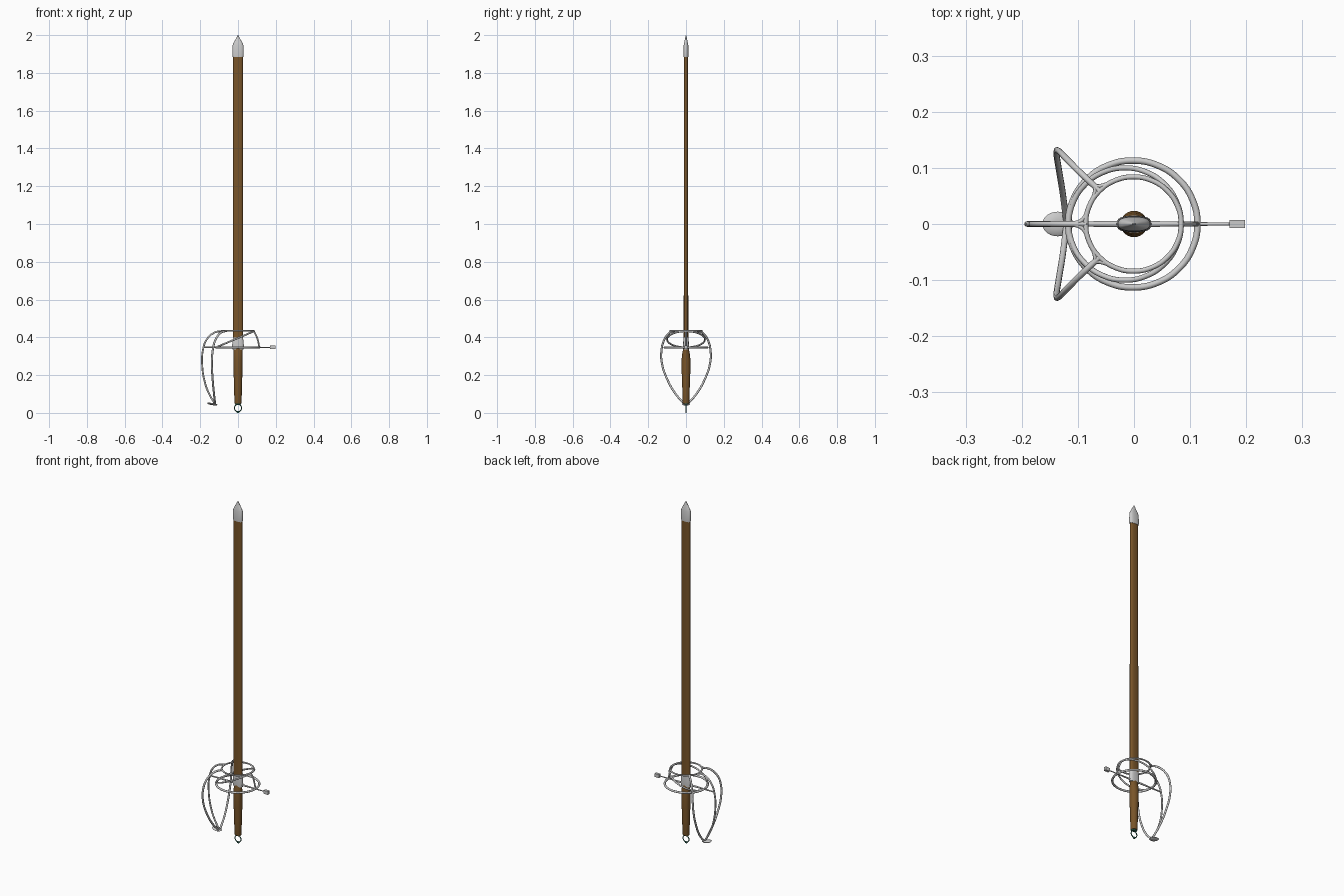
import bpy, bmesh, math
from mathutils import Vector

if "Cube" in bpy.data.objects:
    bpy.data.objects.remove(bpy.data.objects["Cube"])


def material(name, color):
    m = bpy.data.materials.new(name)
    m.diffuse_color = (*color, 1)
    m.use_nodes = True
    m.node_tree.nodes["Principled BSDF"].inputs["Base Color"].default_value = m.diffuse_color
    return m


wood = material("wood", (0.19, 0.09, 0.022))
green = material("dark_green", (0.02, 0.13, 0.09))


def finish(ob, mat=None, angle=40):
    if mat:
        ob.data.materials.append(mat)
    bpy.ops.object.select_all(action='DESELECT')
    ob.select_set(True)
    bpy.context.view_layer.objects.active = ob
    bpy.ops.object.shade_smooth_by_angle(angle=math.radians(angle))
    return ob


def loft(name, sections, mat=None, sides=24, power=1.0):
    """Stack of (z, half width x, half width y) superellipse rings."""
    bm = bmesh.new()
    rings = []
    for z, rx, ry in sections:
        ring = []
        for i in range(sides):
            a = 2 * math.pi * i / sides
            c, s = math.cos(a), math.sin(a)
            ring.append(bm.verts.new((rx * math.copysign(abs(c) ** power, c),
                                      ry * math.copysign(abs(s) ** power, s), z)))
        rings.append(ring)
    for lo, hi in zip(rings, rings[1:]):
        for i in range(sides):
            j = (i + 1) % sides
            bm.faces.new((lo[i], lo[j], hi[j], hi[i]))
    bm.faces.new(rings[0][::-1])
    bm.faces.new(rings[-1])
    me = bpy.data.meshes.new(name)
    bm.to_mesh(me)
    bm.free()
    ob = bpy.data.objects.new(name, me)
    bpy.context.collection.objects.link(ob)
    return finish(ob, mat)


def tube(name, points, radius=0.005, closed=False, mat=None, radii=None):
    """Round bar swept smoothly through the points."""
    cu = bpy.data.curves.new(name, 'CURVE')
    cu.dimensions = '3D'
    cu.bevel_depth = radius
    cu.bevel_resolution = 3
    cu.resolution_u = 8
    cu.use_fill_caps = True
    sp = cu.splines.new('BEZIER')
    sp.bezier_points.add(len(points) - 1)
    for i, (bp, p) in enumerate(zip(sp.bezier_points, points)):
        bp.co = p
        bp.handle_left_type = bp.handle_right_type = 'AUTO'
        if radii:
            bp.radius = radii[i]
    sp.use_cyclic_u = closed
    ob = bpy.data.objects.new(name, cu)
    bpy.context.collection.objects.link(ob)
    bpy.ops.object.select_all(action='DESELECT')
    ob.select_set(True)
    bpy.context.view_layer.objects.active = ob
    bpy.ops.object.convert(target='MESH')
    return finish(bpy.context.object, mat)


def ring(name, cx, rx, ry, z0, z1, radius=0.005):
    """Horizontal ring, height going from z0 at its -x end to z1 at +x."""
    pts = []
    for i in range(16):
        a = 2 * math.pi * i / 16
        c = math.cos(a)
        pts.append((cx + rx * c, ry * math.sin(a), z0 + (z1 - z0) * (c + 1) / 2))
    return tube(name, pts, radius, True)


# wooden blade, metal tip and collar
loft("blade", [(0.35, 0.026, 0.012), (1.89, 0.026, 0.0115)], wood, power=0.8)
loft("blade_tip", [(1.885, 0.028, 0.013), (1.895, 0.0295, 0.0135), (1.945, 0.029, 0.0125),
                   (1.96, 0.023, 0.0095), (1.98, 0.012, 0.0055), (2.0, 0.001, 0.001)], power=0.8)
loft("collar", [(0.335, 0.029, 0.014), (0.355, 0.031, 0.015), (0.38, 0.029, 0.0145),
                (0.4, 0.0265, 0.0135)], power=0.75)

# wooden grip
loft("grip", [(0.05, 0.018, 0.017), (0.055, 0.019, 0.018), (0.14, 0.021, 0.02),
              (0.22, 0.0235, 0.023), (0.28, 0.024, 0.0235), (0.315, 0.024, 0.02),
              (0.345, 0.024, 0.0135)], wood)

# hanging ring below the grip
loft("grip_cap", [(0.044, 0.015, 0.008), (0.052, 0.016, 0.015)], green)
tube("hanging_ring", [(0.019 * math.cos(i * math.pi / 4), 0, 0.026 + 0.019 * math.sin(i * math.pi / 4))
                      for i in range(8)], 0.0028, True, green)
loft("hanging_ring_foot", [(0.0, 0.006, 0.0025), (0.01, 0.012, 0.0025)], green)

# crossbar with square end
tube("crossbar", [(-0.187, 0, 0.347), (-0.1, 0, 0.347), (0, 0, 0.347), (0.1, 0, 0.347), (0.175, 0, 0.347)],
     0.006, radii=[0.6, 0.75, 1, 0.6, 0.4])
bpy.ops.mesh.primitive_cube_add(size=1, location=(0.184, 0, 0.347))
end = bpy.context.object
end.name = "crossbar_end"
end.scale = (0.028, 0.015, 0.02)
bev = end.modifiers.new("bevel", 'BEVEL')
bev.width = 0.002

# guard rings
ring("lower_guard_ring", -0.002, 0.115, 0.113, 0.347, 0.347, 0.0058)
ring("upper_guard_ring", -0.001, 0.085, 0.084, 0.434, 0.434, 0.0045)
ring("slanted_guard_ring", -0.016, 0.1, 0.1, 0.347, 0.432, 0.0048)
tube("front_strut", [(0.084, 0, 0.433), (0.102, 0, 0.395), (0.113, 0, 0.347)], 0.0045)

# knuckle bows sweeping down to the end plate
tube("center_bow", [(-0.084, 0, 0.434), (-0.125, 0, 0.425), (-0.165, 0, 0.39), (-0.186, 0, 0.33),
                    (-0.19, 0, 0.26), (-0.175, 0, 0.16), (-0.15, 0, 0.095), (-0.122, 0, 0.048)], 0.005)
for side, s in (("left", 1), ("right", -1)):
    tube(side + "_bow", [(-0.062, s * 0.06, 0.434), (-0.09, s * 0.086, 0.425), (-0.12, s * 0.116, 0.385),
                         (-0.134, s * 0.13, 0.33), (-0.138, s * 0.127, 0.26), (-0.134, s * 0.098, 0.175),
                         (-0.127, s * 0.055, 0.1), (-0.121, s * 0.008, 0.048)], 0.0055)
    # flared joints where the bows leave the upper ring
    for t in (-1, 1):
        b = math.radians(136 + t * 14)
        tube(side + "_bow_joint", [(-0.083, s * 0.08, 0.428), (-0.07, s * 0.068, 0.433),
                                   (0.085 * math.cos(b), s * 0.084 * math.sin(b), 0.434)], 0.0038)
    a = math.radians(166)
    tube(side + "_center_joint", [(-0.112, 0, 0.43), (-0.094, s * 0.006, 0.433),
                                  (0.085 * math.cos(a), s * 0.084 * math.sin(a), 0.434)], 0.0038)

# small end plate, slightly dished
plate = loft("bow_end_plate", [(-0.005, 0.014, 0.01), (-0.003, 0.023, 0.018), (0.001, 0.028, 0.022),
                               (0.004, 0.025, 0.019), (0.006, 0.01, 0.008)])
plate.location = (-0.136, 0, 0.046)
plate.rotation_euler = (0, math.radians(10), 0)
